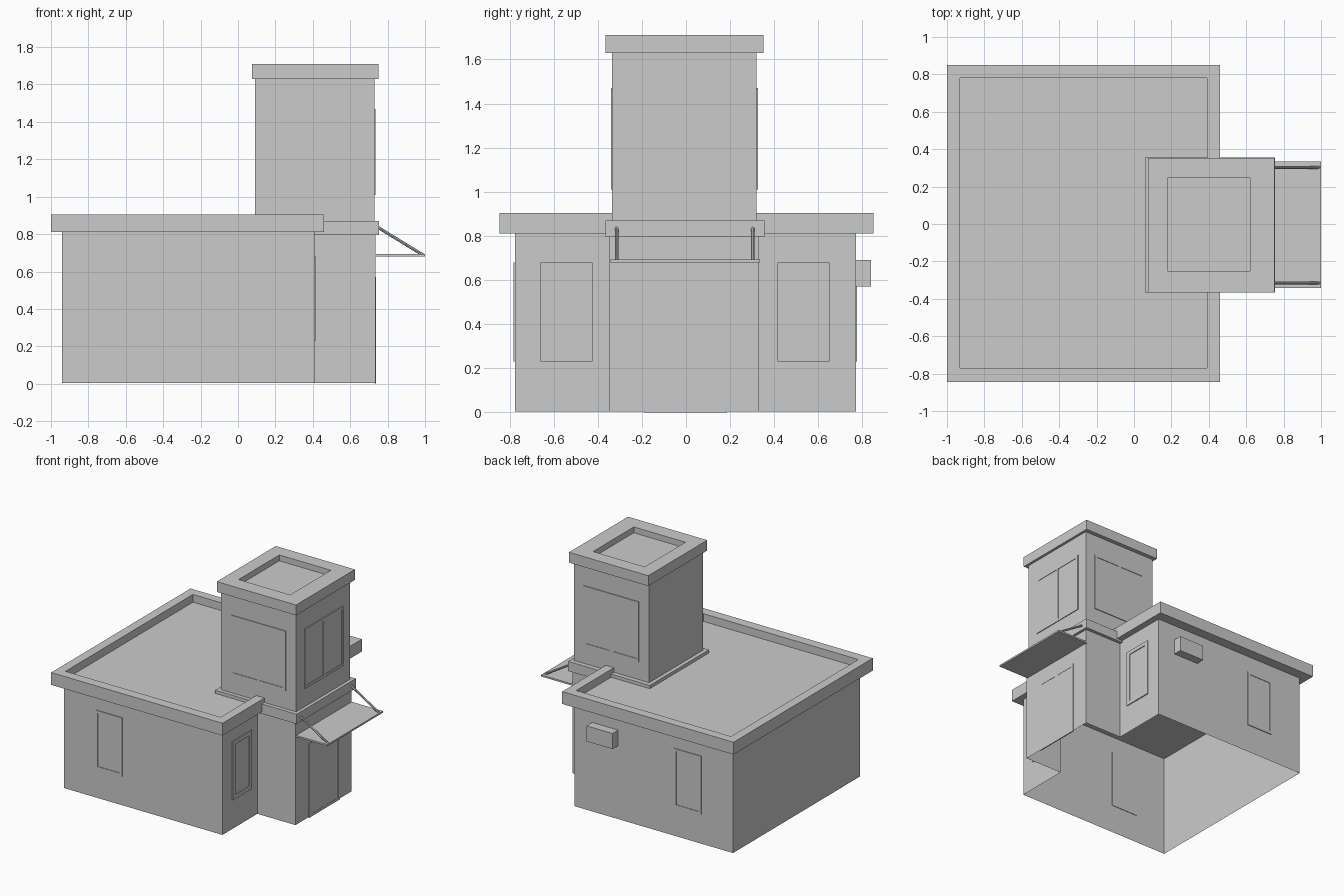
import bpy, bmesh
from mathutils import Vector

if "Cube" in bpy.data.objects:
    bpy.data.objects.remove(bpy.data.objects["Cube"])


def finish(name, bm):
    bmesh.ops.recalc_face_normals(bm, faces=bm.faces)
    me = bpy.data.meshes.new(name)
    bm.to_mesh(me)
    bm.free()
    ob = bpy.data.objects.new(name, me)
    bpy.context.collection.objects.link(ob)
    return ob


def loft(bm, rects):
    """Closed stack of rectangles (x0, x1, y0, y1, z)."""
    loops = [[bm.verts.new(p) for p in ((a, c, z), (b, c, z), (b, d, z), (a, d, z))]
             for a, b, c, d, z in rects]
    for lo, hi in zip(loops, loops[1:]):
        for i in range(4):
            j = (i + 1) % 4
            bm.faces.new((lo[i], lo[j], hi[j], hi[i]))
    bm.faces.new(loops[0][::-1])
    bm.faces.new(loops[-1])


def add_box(bm, x0, x1, y0, y1, z0, z1):
    loft(bm, [(x0, x1, y0, y1, z0), (x0, x1, y0, y1, z1)])


def box(name, *dims):
    bm = bmesh.new()
    add_box(bm, *dims)
    return finish(name, bm)


def tray(name, outer, inner, z0, z1, floor):
    bm = bmesh.new()
    loft(bm, [(*outer, z0), (*outer, z1), (*inner, z1), (*inner, floor)])
    return finish(name, bm)


def opening(name, axis, wall, sign, u0, u1, z0, z1, bar=0.02, split=False, proud=0.006):
    """Framed pane on a wall facing along axis; split adds a centre bar."""
    bm = bmesh.new()

    def part(a, b, lo, hi, depth):
        w0, w1 = sorted((wall - sign * 0.004, wall + sign * depth))
        if axis == 'x':
            add_box(bm, w0, w1, a, b, lo, hi)
        else:
            add_box(bm, a, b, w0, w1, lo, hi)

    part(u0 + bar, u1 - bar, z0 + bar, z1 - bar, 0.002)
    part(u0, u0 + bar, z0, z1, proud)
    part(u1 - bar, u1, z0, z1, proud)
    part(u0 + bar, u1 - bar, z0, z0 + bar, proud)
    part(u0 + bar, u1 - bar, z1 - bar, z1, proud)
    if split:
        m = (u0 + u1) / 2
        part(m - bar / 2, m + bar / 2, z0 + bar, z1 - bar, proud)
    return finish(name, bm)


# Ground floor walls with the entrance bay, open underneath
plan = [(-0.94, -0.775), (0.41, -0.775), (0.41, -0.35), (0.735, -0.35),
        (0.735, 0.33), (0.41, 0.33), (0.41, 0.77), (-0.94, 0.77)]
bm = bmesh.new()
low = [bm.verts.new((x, y, 0.005)) for x, y in plan]
top = [bm.verts.new((x, y, 0.812)) for x, y in plan]
for i in range(len(plan)):
    j = (i + 1) % len(plan)
    bm.faces.new((low[i], low[j], top[j], top[i]))
finish("ground_floor_walls", bm)

# Main roof with parapet, tower shaft, cornice and cap
tray("main_roof", (-1.0, 0.46, -0.845, 0.85), (-0.93, 0.39, -0.77, 0.78), 0.81, 0.905, 0.845)
box("tower_cornice", 0.06, 0.755, -0.365, 0.355, 0.795, 0.87)
box("tower_walls", 0.09, 0.73, -0.335, 0.32, 0.865, 1.635)
tray("tower_cap", (0.075, 0.75, -0.365, 0.352), (0.18, 0.62, -0.25, 0.245), 1.63, 1.71, 1.665)

# Ground floor windows
for y0, y1, side in ((-0.66, -0.425, "left"), (0.415, 0.65, "right")):
    opening("entrance_side_window_" + side, 'x', 0.41, 1, y0, y1, 0.23, 0.68, 0.03, proud=0.008)
for wall, sign, side in ((-0.775, -1, "front"), (0.77, 1, "back")):
    opening(side + "_window", 'y', wall, sign, -0.67, -0.44, 0.23, 0.68)

# Tower windows
opening("tower_front_window", 'y', -0.335, -1, 0.175, 0.645, 1.01, 1.47, split=True)
opening("tower_back_window", 'y', 0.32, 1, 0.175, 0.645, 1.01, 1.47, split=True)
opening("tower_street_window", 'x', 0.73, 1, -0.235, 0.235, 1.01, 1.47, split=True)

# Double door
opening("entrance_door", 'x', 0.735, 1, -0.19, 0.185, 0.0, 0.57, split=True, proud=0.004)

# Canopy with two sloping stays
box("canopy", 0.73, 1.0, -0.342, 0.335, 0.68, 0.693)
for y, side in ((-0.315, "left"), (0.303, "right")):
    a, b = Vector((0.745, y, 0.838)), Vector((0.99, y, 0.688))
    d = b - a
    bpy.ops.mesh.primitive_cylinder_add(vertices=8, radius=0.008, depth=d.length, location=(a + b) / 2)
    rod = bpy.context.object
    rod.name = "canopy_stay_" + side
    rod.rotation_euler = d.to_track_quat('Z', 'Y').to_euler()

# Air conditioner on the back wall
box("air_conditioner", 0.04, 0.26, 0.765, 0.838, 0.57, 0.69)
